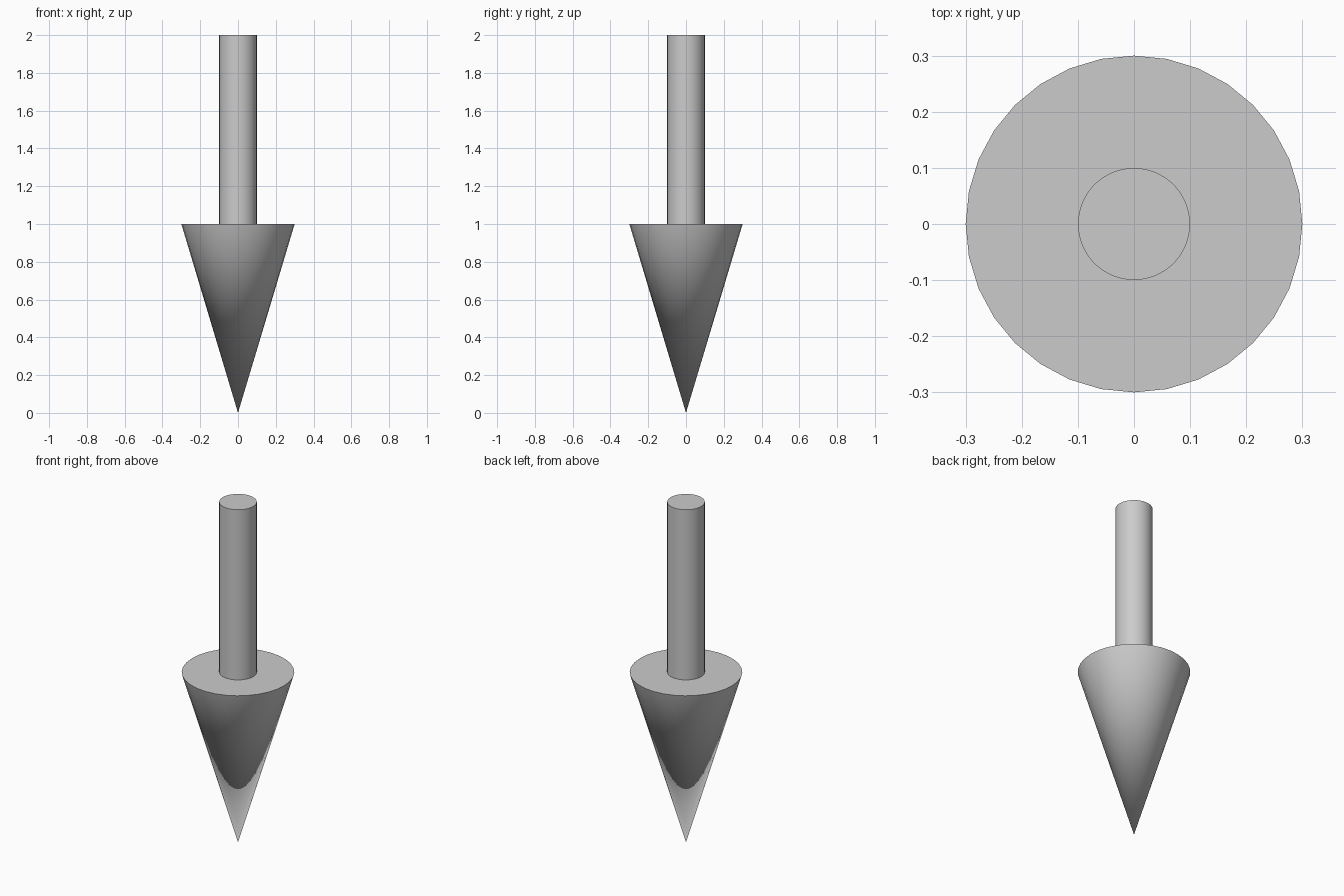
import bpy
import math

if "Cube" in bpy.data.objects:
    bpy.data.objects.remove(bpy.data.objects["Cube"])

SIDES = 32


def finish(name):
    obj = bpy.context.object
    obj.name = name
    obj.data.name = name
    bpy.ops.object.shade_smooth_by_angle(angle=math.radians(30))
    return obj


# Arrow head: cone with its tip down on the ground
bpy.ops.mesh.primitive_cone_add(vertices=SIDES, radius1=0, radius2=0.3,
                                depth=1, location=(0, 0, 0.5))
finish("arrow_head")

# Shaft: cylinder standing on the flat top of the head
bpy.ops.mesh.primitive_cylinder_add(vertices=SIDES, radius=0.1,
                                    depth=1, location=(0, 0, 1.5))
finish("arrow_shaft")
